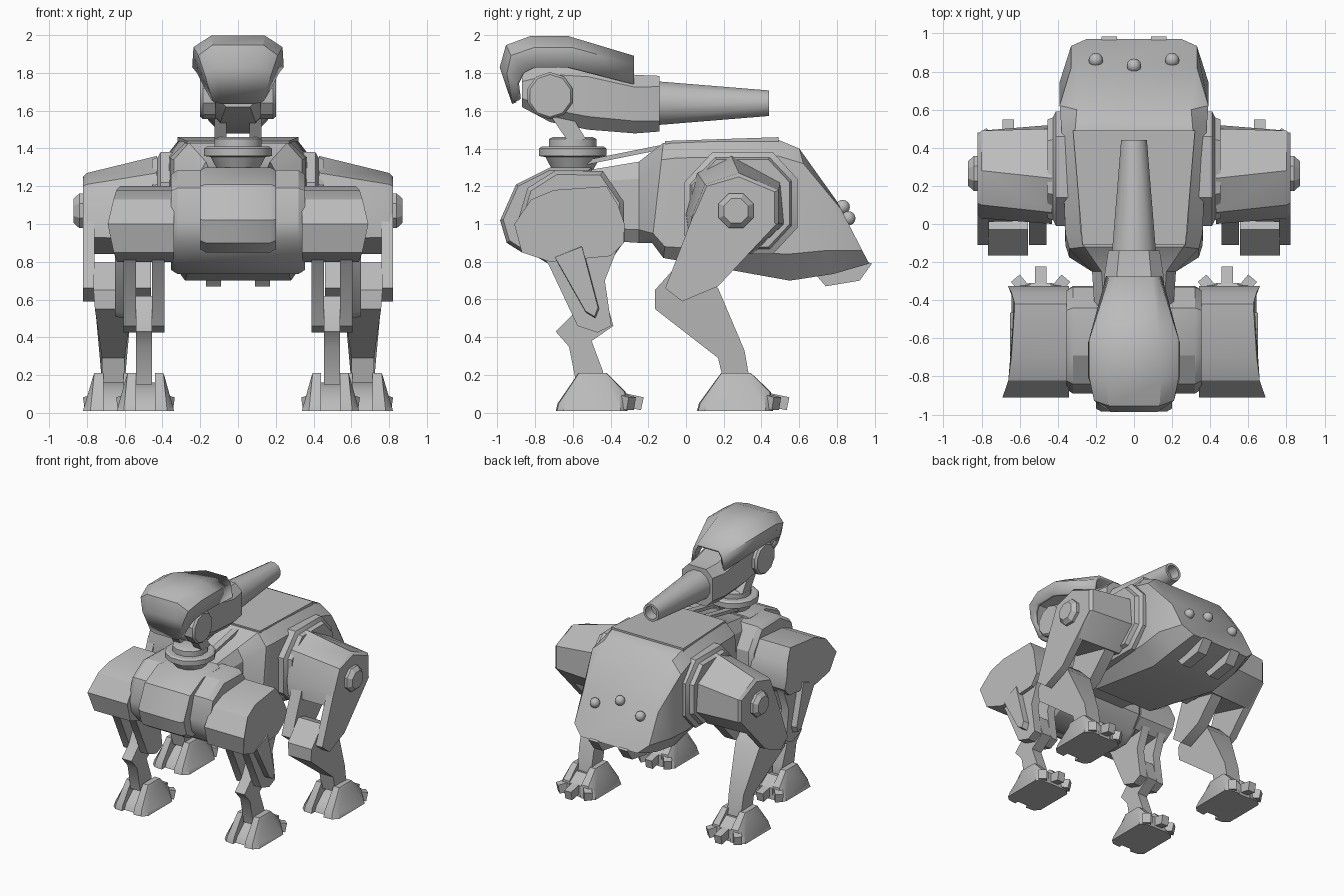
import bpy, bmesh, math
from mathutils import Matrix

if "Cube" in bpy.data.objects:
    bpy.data.objects.remove(bpy.data.objects["Cube"])

grey = bpy.data.materials.new("armour grey")
grey.diffuse_color = (0.5, 0.5, 0.5, 1)
grey.use_nodes = True
grey.node_tree.nodes["Principled BSDF"].inputs["Base Color"].default_value = grey.diffuse_color


def finish(name, bm, mirror=False):
    bmesh.ops.recalc_face_normals(bm, faces=bm.faces)
    me = bpy.data.meshes.new(name)
    bm.to_mesh(me)
    bm.free()
    ob = bpy.data.objects.new(name, me)
    bpy.context.collection.objects.link(ob)
    me.materials.append(grey)
    bpy.ops.object.select_all(action='DESELECT')
    ob.select_set(True)
    bpy.context.view_layer.objects.active = ob
    bpy.ops.object.shade_smooth_by_angle(angle=math.radians(32))
    if mirror:
        m = ob.modifiers.new("mirror", 'MIRROR')
        m.use_mirror_merge = False
    return ob


def loft(name, rings, mirror=False, closed=True, bm=None):
    """Skin a list of equal-length rings, capping both ends when closed."""
    own = bm is None
    bm = bm or bmesh.new()
    vs = [[bm.verts.new(p) for p in r] for r in rings]
    n = len(rings[0])
    for a, b in zip(vs, vs[1:]):
        for i in range(n if closed else n - 1):
            j = (i + 1) % n
            bm.faces.new((a[i], a[j], b[j], b[i]))
    if closed:
        bm.faces.new(vs[0])
        bm.faces.new(vs[-1])
    return finish(name, bm, mirror) if own else None


def prism(name, pts, steps, mirror=False):
    """Extrude a (y, z) profile along x; steps are (x, scale about its middle)."""
    cy = (min(p[0] for p in pts) + max(p[0] for p in pts)) / 2
    cz = (min(p[1] for p in pts) + max(p[1] for p in pts)) / 2
    return loft(name, [[(x, cy + (y - cy) * s, cz + (z - cz) * s) for y, z in pts]
                       for x, s in steps], mirror)


def circle(n, r, phase=0.5):
    return [(r * math.cos(2 * math.pi * (i + phase) / n),
             r * math.sin(2 * math.pi * (i + phase) / n)) for i in range(n)]


# main hull: slanted eight-sided sections from waist to rear
def section(yt, yb, zt, zu, zl, zb, wt, wm, wb):
    half = [(wt, zt), (wm, zu), (wm, zl), (wb, zb)]
    full = half + [(-x, z) for x, z in reversed(half)]
    return [(x, yt + (yb - yt) * (zt - z) / (zt - zb), z) for x, z in full]


loft("hull", [section(*s) for s in (
    (-.55, -.55, 1.28, 1.22, .98, .92, .15, .20, .15),
    (-.25, -.25, 1.33, 1.24, .97, .90, .17, .22, .17),
    (-.12, -.18, 1.43, 1.34, .95, .90, .26, .34, .22),
    (-.04, -.12, 1.43, 1.35, .88, .82, .28, .36, .25),
    (.48, .55, 1.45, 1.36, .84, .70, .31, .38, .28),
    (.60, .78, 1.40, 1.32, .86, .735, .30, .39, .28),
    (.80, .97, 1.12, 1.08, .86, .79, .30, .33, .25))])

# top deck plate
loft("deck_plate", [[(-.27, -.11, z), (.27, -.11, z), (.32, .49, z + .02), (-.32, .49, z + .02)]
                    for z in (1.41, 1.44)])

# rear lamps and lower tabs
bm = bmesh.new()
for x, y, z in ((0, .83, 1.09), (-.2, .86, 1.03), (.2, .86, 1.03)):
    bmesh.ops.create_uvsphere(bm, u_segments=12, v_segments=8, radius=.038,
                              matrix=Matrix.Translation((x, y, z)))
finish("rear_lamps", bm)
prism("rear_tab", [(.68, .74), (.74, .67), (.92, .70), (.985, .79), (.93, .81)],
      [(.09, 1), (.17, 1)], True)

# chest drum reaching down between the legs, centre panel and side collars
prism("chest_drum", [(-.89, 1.02), (-.84, 1.19), (-.69, 1.285), (-.44, 1.28), (-.33, 1.12), (-.325, .91),
                     (-.41, .79), (-.50, .735), (-.64, .735), (-.78, .82), (-.87, .92)],
      [(-.355, .92), (-.32, 1), (.32, 1), (.355, .92)])
prism("chest_panel", [(-.985, 1.02), (-.90, 1.21), (-.72, 1.30), (-.5, 1.30), (-.5, .88), (-.87, .85),
                      (-.95, .90)], [(-.20, .93), (-.17, 1), (.17, 1), (.20, .93)])

# spine rods linking neck and hull
loft("spine_rod", [[(.05, y, z), (.10, y, z), (.10, y, z + .025), (.05, y, z + .025)]
                   for y, z in ((-.55, 1.31), (-.10, 1.40))], True)

# front legs
shoulder = [(-.91, 1.0), (-.82, 1.13), (-.70, 1.18), (-.42, 1.20), (-.36, 1.10),
            (-.325, 1.0), (-.33, .90), (-.40, .83), (-.72, .80), (-.87, .85)]
loft("front_shoulder", [[(.34, y, z) for y, z in shoulder],
                        [(.69 - .2 * abs(z - 1) - .05 * (y + .91), y, z) for y, z in shoulder]], True)
tine = [(-.82, .88), (-.73, .79), (-.575, .46), (-.47, .425), (-.395, .46), (-.43, .70), (-.36, .88)]
prism("front_thigh_inner", tine, [(.39, 1), (.455, 1)], True)
prism("front_thigh_outer", tine, [(.54, 1), (.605, 1)], True)
prism("front_thigh_cover", [(-.70, .83), (-.55, .89), (-.46, .55), (-.48, .50), (-.53, .53)],
      [(.60, 1), (.65, .95)], True)
prism("front_shin", [(-.60, .52), (-.69, .43), (-.62, .35), (-.58, .15), (-.44, .15), (-.44, .22),
                     (-.50, .38), (-.385, .46), (-.43, .62), (-.55, .62)],
      [(.455, 1), (.54, 1)], True)

# rear legs
octo = [(-.01, 1.22), (.14, 1.38), (.46, 1.38), (.59, 1.24), (.59, .98), (.46, .84), (.10, .84), (-.01, .94)]
prism("rear_collar", octo, [(.30, 1), (.41, 1), (.425, .9), (.455, .86)], True)
loft("rear_shoulder", [[(x, y, z) for y, z in pts] for x, pts in (
    (.43, [(0, 1.05), (.06, 1.27), (.24, 1.36), (.50, 1.22), (.52, 1.0), (.35, .84), (.02, .92)]),
    (.80, [(.03, 1.04), (.10, 1.21), (.28, 1.27), (.49, 1.18), (.49, 1.0), (.33, .84), (.01, .93)]),
    (.82, [(.04, 1.04), (.11, 1.20), (.28, 1.25), (.47, 1.17), (.47, 1.0), (.33, .85), (.02, .93)]))],
    True)
tine = [(.04, 1.05), (.30, 1.08), (.48, 1.0), (.17, .67), (-.02, .59), (-.11, .66)]
prism("rear_thigh_inner", tine, [(.46, 1), (.55, 1)], True)
prism("rear_thigh_outer", tine, [(.76, 1), (.82, 1)], True)
prism("rear_hub", [(.265 + a, 1.07 + b) for a, b in circle(8, .10)],
      [(.80, 1), (.84, 1), (.87, .7)], True)
shin = [(-.165, .65), (-.03, .80), (.05, .78), (.17, .66), (.31, .33), (.34, .16), (.20, .16),
        (.17, .29), (-.165, .55)]
loft("rear_shin", [[(.66 + s * (.06 + .045 * min(1, max(0, (z - .3) / .3))), y, z) for y, z in shin]
                   for s in (-1, 1)], True)


# feet: two sloping cheeks, a low middle and three toes
def foot(name, cx, cy, k):
    bm = bmesh.new()
    prof = [(-.20, .01), (-.19, .05), (-.08, .21), (.07, .21), (.17, .11), (.18, .01)]
    for s in (-1, 1):
        loft("", [[(cx + s * (x - slope * (z - .01)) * k, cy + y * fy * k, .01 + (z - .01) * fz)
                   for y, z in prof]
                  for x, fy, fz, slope in ((.05, 1, 1, 0), (.115, .97, 1, .1), (.152, .8, .9, .25))], bm=bm)
    loft("", [[(cx + x, cy + y, z) for y, z in
               ((-.17, .01), (-.15, .05), (-.06, .13), (.09, .16), (.18, .10), (.18, .01))]
              for x in (-.055, .055)], bm=bm)
    for px, py, ang in ((0, .20, 0), (.09, .155, -40), (-.09, .155, 40)):
        m = (Matrix.Translation((cx + px * k, cy + py * k, .06)) @ Matrix.Rotation(math.radians(ang), 4, 'Z')
             @ Matrix.Rotation(math.radians(-12), 4, 'X') @ Matrix.Diagonal((.06, .12, .07, 1)))
        bmesh.ops.create_cube(bm, size=1, matrix=m)
    for v in bm.verts:
        v.co.z = max(v.co.z, 0)
    finish(name, bm, True)


foot("front_foot", .49, -.49, 1.0)
foot("rear_foot", .66, .27, 1.06)

# neck turntable
loft("neck", [[(a, -.60 + b, z) for a, b in circle(12, r)] for z, r in (
    (1.26, .10), (1.30, .12), (1.355, .15), (1.36, .185), (1.40, .185), (1.41, .17), (1.41, .13), (1.45, .13),
    (1.46, .11))])
prism("neck_yoke", [(-.62, 1.43), (-.53, 1.45), (-.66, 1.66), (-.75, 1.62)], [(.06, 1), (.125, 1)], True)

# gun body, pivots and hollow barrel
def chamfered(y, w, z0, z1):
    c = w * .42
    half = [(w - c, z1), (w, z1 - c), (w, z0 + c), (w - c, z0)]
    return [(x, y, z) for x, z in half + [(-x, z) for x, z in reversed(half)]]


loft("gun_body", [chamfered(*s) for s in (
    (-.87, .11, 1.62, 1.80), (-.72, .16, 1.54, 1.86), (-.52, .165, 1.50, 1.85),
    (-.27, .155, 1.48, 1.79), (-.14, .135, 1.49, 1.785))])
prism("gun_pivot", [(-.72 + a, 1.68 + b) for a, b in circle(10, .125)],
      [(.12, 1), (.185, 1), (.20, .9)], True)
loft("gun_barrel", [[(a, y, 1.64 + b) for a, b in circle(12, r)] for y, r in (
    (-.16, .12), (-.13, .118), (.44, .07), (.44, .052), (.36, .052))])

# curved hood over the gun: spine, shoulder and rim points for each row
rows = (((.09, -.28, 1.88), (.12, -.28, 1.84), (.135, -.28, 1.74)),
        ((.13, -.63, 1.985), (.225, -.61, 1.93), (.23, -.63, 1.83)),
        ((.14, -.82, 1.985), (.225, -.80, 1.93), (.23, -.80, 1.83)),
        ((.13, -.945, 1.94), (.20, -.92, 1.89), (.205, -.86, 1.80)),
        ((.12, -.975, 1.83), (.17, -.94, 1.80), (.175, -.89, 1.74)),
        ((.09, -.91, 1.64), (.12, -.91, 1.65), (.13, -.88, 1.66)))
hood = loft("hood", [list(reversed(r)) + [(-x, y, z) for x, y, z in r] for r in rows], closed=False)
sol = hood.modifiers.new("thickness", 'SOLIDIFY')
sol.thickness, sol.offset = .025, 0
